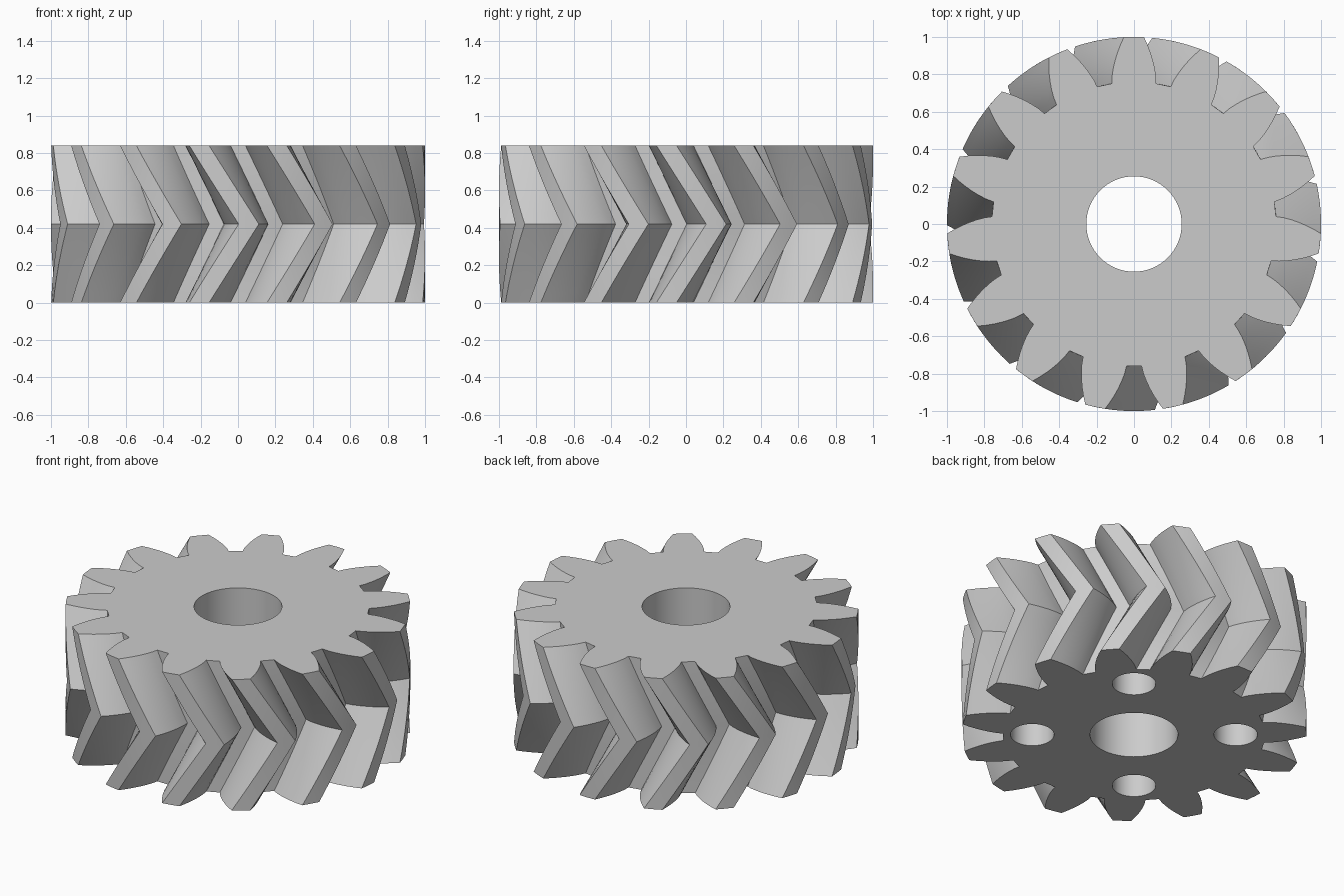
import bpy, bmesh
from math import sin, cos, radians

if "Cube" in bpy.data.objects:
    bpy.data.objects.remove(bpy.data.objects["Cube"], do_unlink=True)

TEETH = 15
PITCH = 360 / TEETH
ROOT, TIP = 0.76, 1.0
ROOT_GAP, TIP_GAP = 3.0, 8.9      # half width of the gap in degrees
HEIGHT = 0.84
TWIST = 15.3                      # turn of the middle section
STEPS = 8                         # slices in each half
FLANK = 6                         # facets along each tooth flank

grey = bpy.data.materials.new("light grey")
grey.use_nodes = True
grey.diffuse_color = (0.6, 0.6, 0.6, 1)
grey.node_tree.nodes["Principled BSDF"].inputs["Base Color"].default_value = (0.6, 0.6, 0.6, 1)


def gear_profile():
    """Polar outline: each gap's two curved flanks, then the tooth tip."""
    flank = []
    for i in range(FLANK + 1):
        t = i / FLANK
        flank.append((ROOT + (TIP - ROOT) * t, ROOT_GAP + (TIP_GAP - ROOT_GAP) * t ** 1.3))
    points = []
    for k in range(TEETH):
        centre = -90 + k * PITCH
        points += [(r, centre - a) for r, a in reversed(flank)]
        points += [(r, centre + a) for r, a in flank]
        points.append((TIP, centre + PITCH / 2))
    return points


def drill(target, radius, x, y, bottom, top):
    """Cut a round hole and remove the cutter."""
    bpy.ops.mesh.primitive_cylinder_add(vertices=64, radius=radius, depth=top - bottom,
                                        location=(x, y, (top + bottom) / 2))
    cutter = bpy.context.object
    cutter.hide_render = True
    cutter.data.materials.append(grey)
    mod = target.modifiers.new("hole", 'BOOLEAN')
    mod.operation = 'DIFFERENCE'
    mod.solver = 'EXACT'
    mod.object = cutter
    bpy.context.view_layer.objects.active = target
    bpy.ops.object.modifier_apply(modifier=mod.name)
    bpy.data.objects.remove(cutter, do_unlink=True)


# Herringbone body: twisted slices, turning back above the middle
outline = gear_profile()
bm = bmesh.new()
rings = []
for s in range(2 * STEPS + 1):
    turn = TWIST * (1 - abs(s - STEPS) / STEPS)
    z = HEIGHT * s / (2 * STEPS)
    rings.append([bm.verts.new((r * cos(radians(a + turn)), r * sin(radians(a + turn)), z))
                  for r, a in outline])
count = len(outline)
for low, high in zip(rings, rings[1:]):
    for i in range(count):
        j = (i + 1) % count
        bm.faces.new((low[i], low[j], high[j], high[i]))
bm.faces.new(list(reversed(rings[0])))
bm.faces.new(rings[-1])
bmesh.ops.recalc_face_normals(bm, faces=bm.faces)
mesh = bpy.data.meshes.new("herringbone_gear")
bm.to_mesh(mesh)
bm.free()
mesh.materials.append(grey)
gear = bpy.data.objects.new("herringbone_gear", mesh)
bpy.context.collection.objects.link(gear)

# Shaft bore, and four blind holes in the underside
drill(gear, 0.255, 0, 0, -0.2, HEIGHT + 0.2)
for k in range(4):
    a = radians(50 + 90 * k)
    drill(gear, 0.126, 0.59 * cos(a), 0.59 * sin(a), -0.2, HEIGHT / 2)

# Centre the outline
for axis in range(2):
    values = [v.co[axis] for v in gear.data.vertices]
    middle = (min(values) + max(values)) / 2
    for v in gear.data.vertices:
        v.co[axis] -= middle

# Smooth curved walls, keep hard edges
bpy.ops.object.select_all(action='DESELECT')
gear.select_set(True)
bpy.context.view_layer.objects.active = gear
bpy.ops.object.shade_smooth_by_angle(angle=radians(28))
